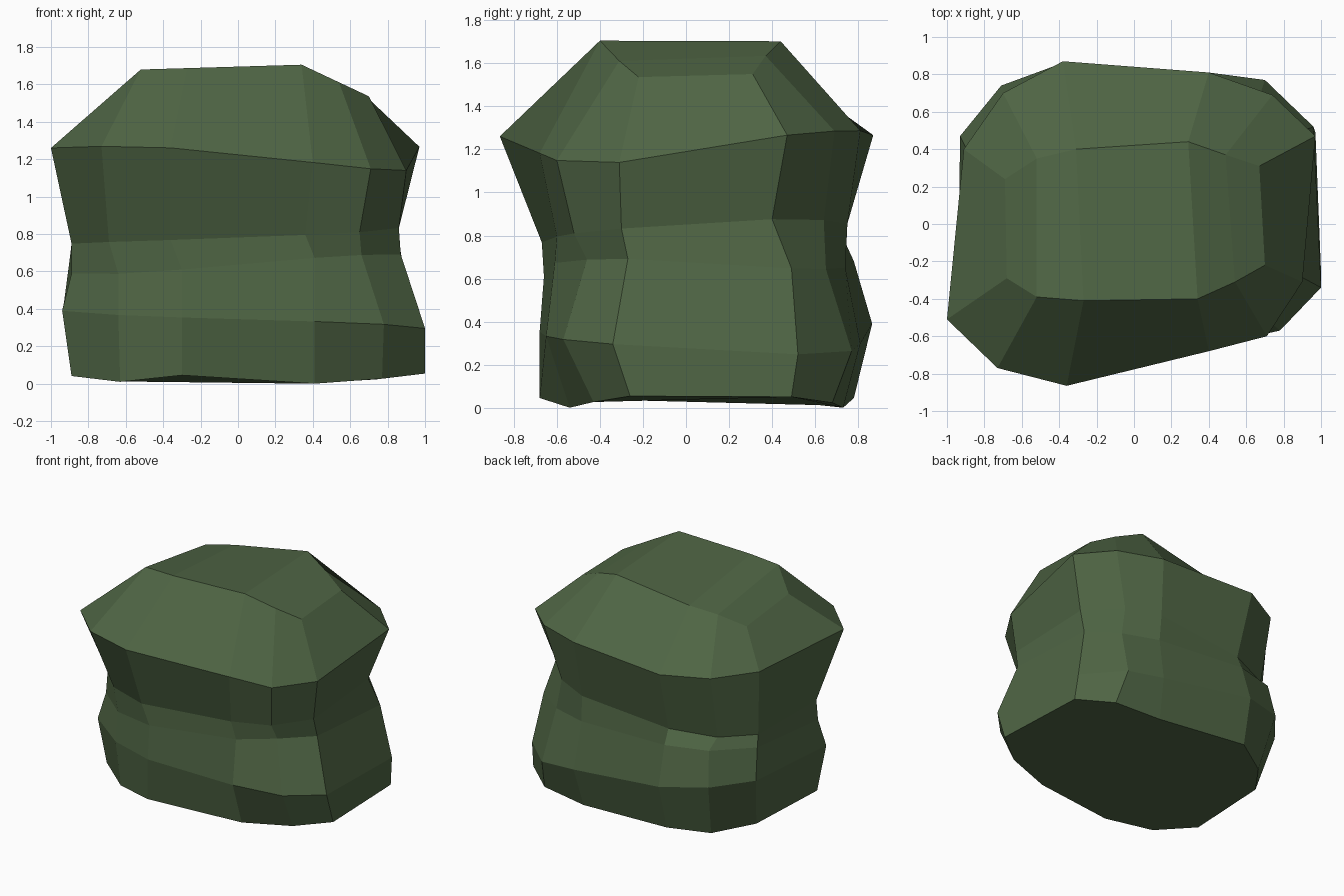
import bpy, bmesh

# Moss green stone colour
green = bpy.data.materials.new("moss_green")
green.diffuse_color = (0.078, 0.130, 0.058, 1)

# Outlines seen from above, counter-clockwise from the right-back corner
foot = [(.97, .49), (.74, .68), (.37, .73), (-.38, .78), (-.65, .62), (-.85, .35),
        (-.89, -.34), (-.63, -.54), (-.30, -.68), (.41, -.54), (.77, -.43), (1, -.26)]
lower = [(.96, .52), (.70, .77), (.40, .81), (-.37, .865), (-.71, .74), (-.93, .47),
         (-.94, -.38), (-.64, -.59), (-.30, -.68), (.41, -.65), (.78, -.57), (1, -.34)]
ledge = [(.88, .49), (.66, .65), (.38, .74), (-.36, .78), (-.68, .69), (-.90, .41),
         (-.89, -.35), (-.64, -.56), (-.30, -.66), (.41, -.61), (.66, -.46), (.87, -.27)]
waist = [(.84, .40), (.62, .64), (.37, .75), (-.36, .73), (-.69, .60), (-.88, .37),
         (-.89, -.33), (-.69, -.54), (-.36, -.67), (.36, -.60), (.65, -.52), (.86, -.30)]
brim = [(.97, .47), (.74, .69), (.40, .81), (-.38, .87), (-.70, .70), (-.91, .40),
        (-1, -.51), (-.73, -.77), (-.36, -.865), (.40, -.68), (.71, -.60), (.90, -.31)]
crown = [(.67, .31), (.49, .37), (.29, .44), (-.31, .40), (-.52, .35), (-.69, .24),
         (-.68, -.29), (-.52, -.39), (-.27, -.41), (.34, -.40), (.54, -.31), (.70, -.22)]

# Each layer is an outline with its own gently twisted height
layers = [
    (foot, lambda x, y: max(0, .12 * (abs(x) - .55)) + .045 * (abs(x + .34) < .1)),
    (lower, lambda x, y: .345 - .07 * x - .06 * x * y),
    (ledge, lambda x, y: .65 + .03 * x + .02 * y - .09 * x * y),
    (waist, lambda x, y: .80 + .06 * x + .03 * y + .04 * x * y),
    (brim, lambda x, y: 1.235 - .02 * x + .05 * y + .06 * x * y
        - .15 * max(0, x - .6) * (y < 0) + .2 * max(0, -y - .65) * (x < .5)),
    (crown, lambda x, y: 1.695 + .03 * x - .5 * max(0, x - .34)
        - (.6 - y) * max(0, -.52 - x) - .13 * max(0, .3 - x) * (y > 0)),
]

# Loft the layers into one faceted rock
bm = bmesh.new()
rings = [[bm.verts.new((x, y, z(x, y))) for x, y in outline] for outline, z in layers]
n = len(crown)
for a, b in zip(rings, rings[1:]):
    for i in range(n):
        j = (i + 1) % n
        bm.faces.new((a[i], a[j], b[j], b[i]))

# Flat underside, and a top made of strips running front to back
bm.faces.new(rings[0][::-1])
top = rings[-1]
for i in range(n // 2 - 1):
    bm.faces.new((top[i], top[i + 1], top[n - 2 - i], top[n - 1 - i]))
bmesh.ops.recalc_face_normals(bm, faces=bm.faces)

mesh = bpy.data.meshes.new("rock")
bm.to_mesh(mesh)
bm.free()
mesh.materials.append(green)
bpy.context.collection.objects.link(bpy.data.objects.new("rock", mesh))
